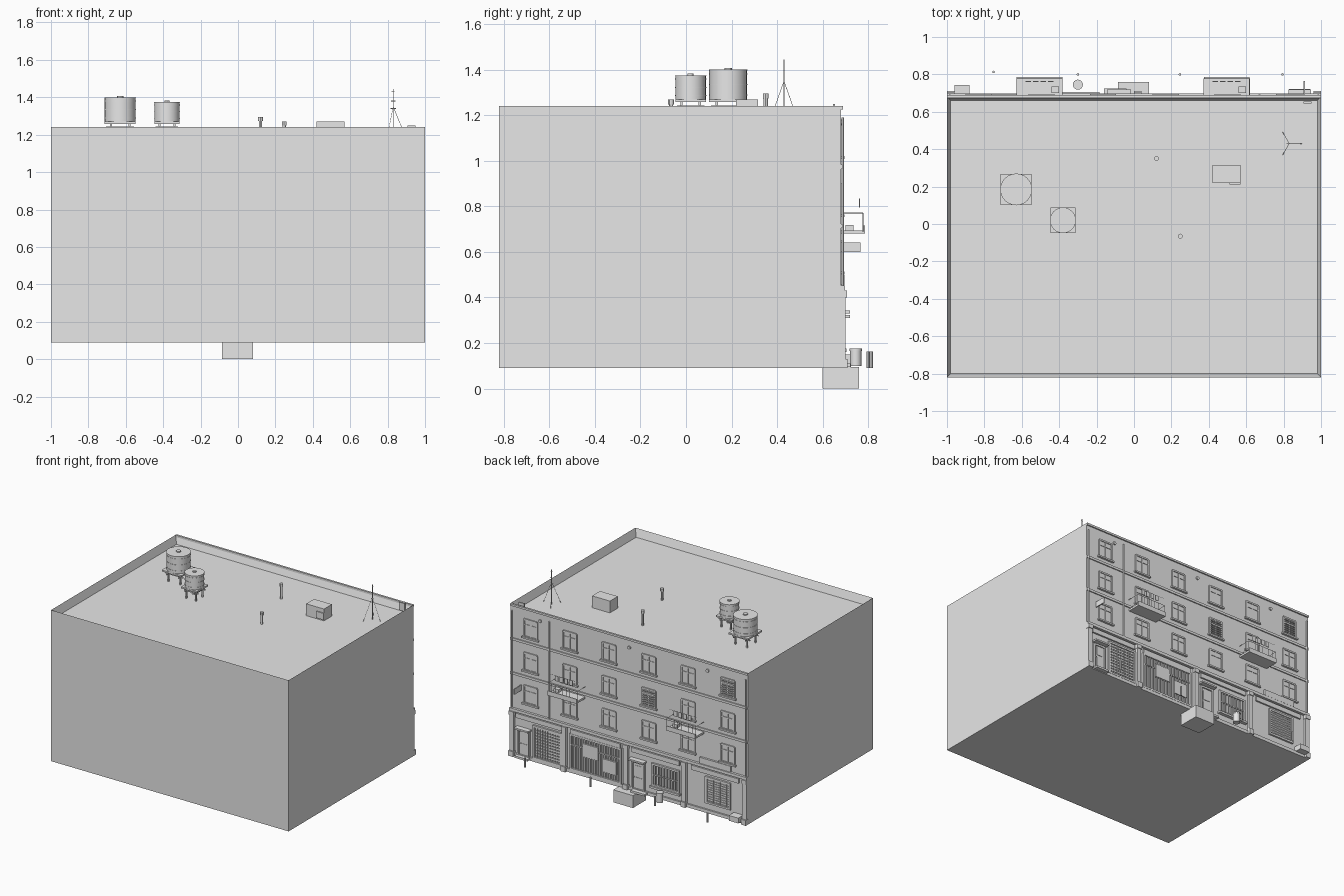
import bpy, bmesh, math
from mathutils import Vector, Matrix

grey = bpy.data.materials.new("plain_grey")
grey.diffuse_color = (0.8, 0.8, 0.8, 1)
WALL = 0.68  # plane of the decorated wall


class Part:
    """Collects boxes and rods into one named object."""
    def __init__(self, name):
        self.name, self.bm = name, bmesh.new()

    def box(self, x0, x1, y0, y1, z0, z1):
        m = Matrix.Translation(((x0 + x1) / 2, (y0 + y1) / 2, (z0 + z1) / 2)) @ Matrix.Diagonal(
            (abs(x1 - x0), abs(y1 - y0), abs(z1 - z0), 1))
        bmesh.ops.create_cube(self.bm, size=1, matrix=m)

    def slab(self, cx, w, z0, z1, out, back=WALL - 0.005):
        self.box(cx - w / 2, cx + w / 2, back, WALL + out, z0, z1)

    def rod(self, a, b, r, n=6):
        a, b = Vector(a), Vector(b)
        d = b - a
        m = Matrix.Translation((a + b) / 2) @ d.to_track_quat('Z', 'Y').to_matrix().to_4x4()
        bmesh.ops.create_cone(self.bm, cap_ends=True, segments=n, radius1=r, radius2=r,
                              depth=d.length, matrix=m)

    def done(self, smooth=False):
        me = bpy.data.meshes.new(self.name)
        self.bm.to_mesh(me)
        self.bm.free()
        me.materials.append(grey)
        ob = bpy.data.objects.new(self.name, me)
        bpy.context.collection.objects.link(ob)
        if smooth:
            bpy.ops.object.select_all(action='DESELECT')
            ob.select_set(True)
            bpy.context.view_layer.objects.active = ob
            bpy.ops.object.shade_smooth_by_angle()
        return ob


# Main block with a sunken roof behind a parapet
p = Part("building_block")
p.box(-1, 1, -0.82, WALL, 0.09, 1.24)
top = max(p.bm.faces, key=lambda f: f.calc_center_median().z)
bmesh.ops.inset_region(p.bm, faces=[top], thickness=0.028)
for v in top.verts:
    v.co.z = 1.18
p.done()

# Entrance foundation block below the base
p = Part("entrance_step")
p.box(-0.085, 0.08, 0.60, 0.76, 0, 0.095)
p.done()

# Horizontal bands and cornice across the wall
p = Part("floor_bands")
for z, h, out in ((1.225, 0.015, 0.01), (0.965, 0.018, 0.008), (0.705, 0.018, 0.008),
                  (0.43, 0.022, 0.018)):
    p.slab(0, 2, z, z + h, out)
p.slab(0, 2, 0.09, 0.115, 0.012)
p.done()

# Ground floor pilasters with plinths and caps
p = Part("pilasters")
for x in (0.98, 0.54, 0.02, -0.47, -0.98):
    p.slab(x, 0.035, 0.09, 0.43, 0.02)
    p.slab(x, 0.04, 0.09, 0.13, 0.03)
    p.slab(x, 0.04, 0.40, 0.43, 0.026)
p.done()


def window(p, cx, cz, w=0.11, h=0.13):
    """Pane, surround, mullion, transom and sill."""
    p.slab(cx, w, cz - h / 2, cz + h / 2, 0.002)
    for s in (-1, 1):
        p.slab(cx + s * w / 2, 0.012, cz - h / 2, cz + h / 2, 0.008)
        p.slab(cx, w, cz + s * h / 2 - 0.006, cz + s * h / 2 + 0.006, 0.008)
    p.slab(cx, 0.007, cz - h / 2, cz + h / 2, 0.006)
    p.slab(cx, w, cz + h * 0.17, cz + h * 0.17 + 0.007, 0.006)
    p.slab(cx, w + 0.03, cz - h / 2 - 0.012, cz - h / 2, 0.016)


# Upper floor windows
COLS = (0.83, 0.50, 0.17, -0.165, -0.495, -0.83)
p = Part("upper_windows")
for cz in (1.085, 0.83, 0.58):
    for cx in COLS:
        window(p, cx, cz)
p.done()

# Slatted blinds over some of the windows
p = Part("window_blinds")
for cx, cz in ((-0.83, 1.085), (-0.165, 0.83)):
    for i in range(7):
        p.slab(cx, 0.10, cz - 0.05 + i * 0.016, cz - 0.042 + i * 0.016, 0.011)
p.done()

# Drain pipes and small round vents
p = Part("drain_pipes")
for x in (0.985, 0.67, -0.985):
    p.rod((x, WALL + 0.008, 0.44), (x, WALL + 0.008, 1.19), 0.006)
for x in (0.75, 0.0, -0.66):
    p.rod((x, WALL, 1.17), (x, WALL + 0.01, 1.17), 0.012, 10)
p.done()

# Balconies with rails, stools and laundry
p = Part("balconies")
q = Part("laundry")
for cx in (0.495, -0.505):
    x0, x1 = cx - 0.122, cx + 0.122
    p.box(x0, x1, WALL, 0.785, 0.68, 0.695)
    p.box(x0, x1, 0.779, 0.785, 0.695, 0.715)
    for x in (x0, x1):
        p.rod((x, WALL, 0.77), (x, 0.777, 0.77), 0.002, 4)
    p.rod((x0, 0.777, 0.77), (x1, 0.777, 0.77), 0.002, 4)
    for i in range(9):
        x = x0 + (x1 - x0) * i / 8
        p.rod((x, 0.777, 0.69), (x, 0.777, 0.77), 0.0015, 4)
    p.box(cx + 0.065, cx + 0.105, 0.70, 0.735, 0.695, 0.718)
    q.rod((x0, 0.762, 0.835), (x1, 0.762, 0.835), 0.001, 4)
    for i in range(4):
        x = cx - 0.06 + i * 0.04
        q.box(x - 0.014, x + 0.014, 0.76, 0.764, 0.795, 0.835)
p.done()
q.done()

# Projecting sign on a thin plate
p = Part("blade_sign")
p.box(0.907, 0.915, WALL, 0.765, 0.60, 0.642)
p.done()


def door(p, cx, w, z1):
    p.slab(cx, w, 0.11, z1, 0.004)
    for s in (-1, 1):
        p.slab(cx + s * w / 2, 0.012, 0.10, z1, 0.014)
    p.slab(cx, w + 0.012, z1, z1 + 0.014, 0.014)
    for a in (0.13, 0.22):
        p.slab(cx, w * 0.6, a, a + 0.07, 0.007)
    p.rod((cx + w * 0.36, WALL, 0.2), (cx + w * 0.36, WALL + 0.012, 0.2), 0.004)
    p.slab(cx, w + 0.03, z1 + 0.02, z1 + 0.032, 0.04)


# Entrance doors with canopies
p = Part("doors")
door(p, 0.885, 0.09, 0.29)
door(p, -0.08, 0.10, 0.31)
p.done()


def frame(p, x0, x1, z0, z1):
    for x in (x0, x1):
        p.slab(x, 0.014, z0, z1, 0.014)
    for z in (z0, z1):
        p.slab((x0 + x1) / 2, x1 - x0 + 0.014, z - 0.007, z + 0.007, 0.014)


# Rolling shutters made of slats, with a lattice on top
p = Part("roller_shutters")
for x0, x1, z0, z1 in ((0.57, 0.80, 0.12, 0.36), (-0.85, -0.65, 0.17, 0.36)):
    frame(p, x0, x1, z0, z1)
    n = 11
    for i in range(n):
        z = z0 + (z1 - z0) * i / n
        p.slab((x0 + x1) / 2, x1 - x0, z, z + 0.013, 0.007)
        x = x0 + (x1 - x0) * (i + 0.5) / n
        p.slab(x, 0.004, z0, z1, 0.009)
p.done()

# Wide barred shop front with boards
p = Part("barred_shopfront")
frame(p, 0.07, 0.49, 0.12, 0.38)
for i in range(1, 20):
    p.slab(0.07 + 0.021 * i, 0.006, 0.12, 0.38, 0.009)
p.slab(0.28, 0.42, 0.30, 0.308, 0.011)
p.slab(0.32, 0.13, 0.24, 0.34, 0.013)
p.slab(0.16, 0.11, 0.17, 0.27, 0.013)
p.done()

# Barred display window
p = Part("barred_window")
frame(p, -0.42, -0.20, 0.18, 0.34)
for i in range(1, 9):
    p.slab(-0.42 + 0.0244 * i, 0.005, 0.18, 0.34, 0.012)
p.slab(-0.31, 0.22, 0.255, 0.263, 0.01)
p.slab(-0.31, 0.25, 0.16, 0.175, 0.025)
p.done()

# Shop sign boards
p = Part("sign_boards")
for cx, w in ((0.76, 0.38), (0.28, 0.42), (-0.225, 0.40), (-0.725, 0.40)):
    p.slab(cx, w, 0.385, 0.42, 0.012)
p.slab(-0.73, 0.26, 0.455, 0.50, 0.015)
p.done()

# Street bin and ground boxes
p = Part("street_bin")
p.rod((-0.30, 0.745, 0.10), (-0.30, 0.745, 0.165), 0.025, 16)
p.rod((-0.30, 0.745, 0.165), (-0.30, 0.745, 0.175), 0.027, 16)
p.done(True)
p = Part("utility_boxes")
p.box(-0.96, -0.88, WALL, 0.742, 0.11, 0.15)
p.box(-0.16, -0.04, WALL, 0.725, 0.095, 0.11)
p.box(0.83, 0.94, WALL, 0.722, 0.095, 0.11)
p.done()

# Bollards along the pavement
p = Part("bollards")
for x, y in ((-0.75, 0.813), (-0.30, 0.80), (0.245, 0.80), (0.795, 0.80)):
    p.rod((x, y, 0.09), (x, y, 0.163), 0.007, 8)
p.done(True)

# Rooftop water tanks on stands
for name, cx, cy, r, z1 in (("large_water_tank", -0.63, 0.185, 0.083, 1.40),
                            ("small_water_tank", -0.38, 0.02, 0.067, 1.375)):
    p = Part(name)
    p.rod((cx, cy, 1.27), (cx, cy, z1), r, 24)
    for k in (0.15, 0.5, 0.85, 0.985):
        z = 1.27 + (z1 - 1.27) * k
        p.rod((cx, cy, z - 0.002), (cx, cy, z + 0.002), r + 0.002, 24)
    p.rod((cx, cy, z1), (cx, cy, z1 + 0.008), r * 0.2, 12)
    p.done(True)
    p = Part(name + "_stand")
    p.box(cx - r, cx + r, cy - r, cy + r, 1.258, 1.27)
    for sx in (-1, 1):
        for sy in (-1, 1):
            x, y = cx + sx * r * 0.6, cy + sy * r * 0.6
            p.box(x - 0.005, x + 0.005, y - 0.005, y + 0.005, 1.178, 1.26)
        a = sx * r * 0.6
        p.box(cx - r * 0.9, cx + r * 0.9, cy + a - 0.003, cy + a + 0.003, 1.235, 1.243)
        p.box(cx + a - 0.003, cx + a + 0.003, cy - r * 0.9, cy + r * 0.9, 1.235, 1.243)
    p.done()

# Vent pipes with caps
p = Part("roof_vents")
for x, y, z in ((0.12, 0.35, 1.295), (0.247, -0.065, 1.27)):
    p.rod((x, y, 1.178), (x, y, z - 0.02), 0.009, 12)
    p.rod((x, y, z - 0.022), (x, y, z), 0.013, 12)
p.done(True)

# Rooftop equipment box
p = Part("roof_unit")
p.box(0.42, 0.57, 0.22, 0.315, 1.178, 1.27)
p.box(0.51, 0.57, 0.212, 0.22, 1.19, 1.24)
p.done()

# Antenna mast with guy wires
p = Part("antenna")
p.rod((0.83, 0.43, 1.178), (0.83, 0.43, 1.445), 0.003)
for i in range(3):
    a = i * math.tau / 3
    p.rod((0.83, 0.43, 1.35), (0.83 + 0.07 * math.cos(a), 0.43 + 0.07 * math.sin(a), 1.178), 0.0012, 4)
for z, s in ((1.43, 0.008), (1.38, 0.012), (1.34, 0.015)):
    p.rod((0.83 - s, 0.43, z), (0.83 + s, 0.43, z), 0.0015, 4)
p.done()

# Small bracket on the parapet
p = Part("parapet_bracket")
p.box(0.905, 0.95, 0.645, 0.655, 1.19, 1.25)
p.done()
